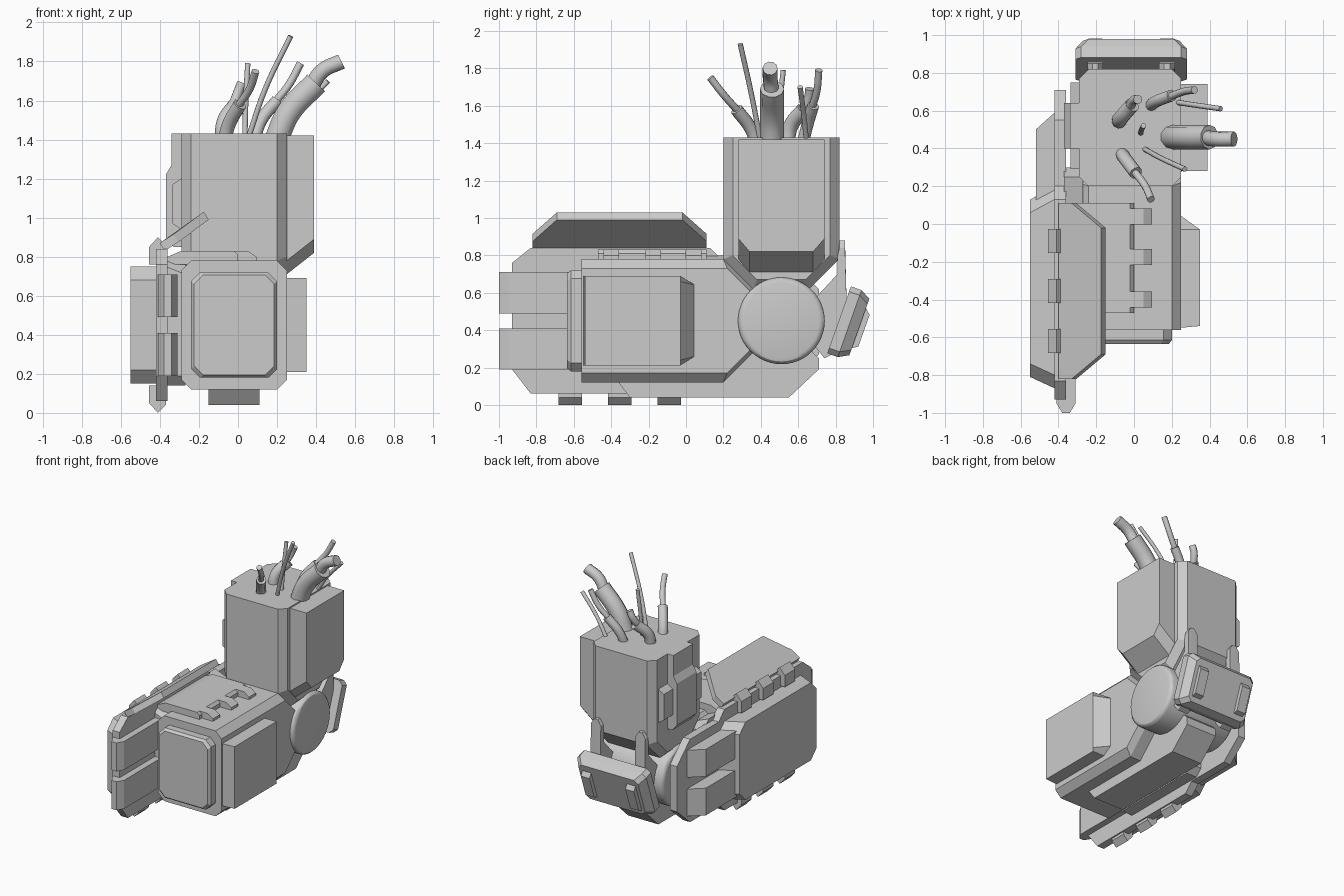
import bpy, bmesh, math
from mathutils import Matrix, Vector

if "Cube" in bpy.data.objects:
    bpy.data.objects.remove(bpy.data.objects["Cube"])


def loft(name, sections):
    """Closed solid through sections with equal point counts."""
    bm = bmesh.new()
    rings = [[bm.verts.new(p) for p in s] for s in sections]
    n = len(rings[0])
    for a, b in zip(rings, rings[1:]):
        for i in range(n):
            bm.faces.new((a[i], a[(i + 1) % n], b[(i + 1) % n], b[i]))
    bm.faces.new(rings[0])
    bm.faces.new(rings[-1][::-1])
    bmesh.ops.recalc_face_normals(bm, faces=bm.faces)
    me = bpy.data.meshes.new(name)
    bm.to_mesh(me)
    bm.free()
    ob = bpy.data.objects.new(name, me)
    bpy.context.collection.objects.link(ob)
    return ob


def at_x(x, pts):
    return [(x, y, z) for y, z in pts]


def prism_x(name, pts, x0, x1):
    return loft(name, [at_x(x0, pts), at_x(x1, pts)])


def prism_y(name, pts, y0, y1):
    return loft(name, [[(x, y, z) for x, z in pts] for y in (y0, y1)])


def prism_z(name, pts, z0, z1):
    return loft(name, [[(x, y, z) for x, y in pts] for z in (z0, z1)])


def rect(a0, a1, b0, b1, c=0.0):
    """Rectangle outline, with cut corners when c > 0."""
    if c == 0:
        return [(a0, b0), (a1, b0), (a1, b1), (a0, b1)]
    return [(a0 + c, b0), (a1 - c, b0), (a1, b0 + c), (a1, b1 - c),
            (a1 - c, b1), (a0 + c, b1), (a0, b1 - c), (a0, b0 + c)]


def cable(name, pts, r):
    cu = bpy.data.curves.new(name, 'CURVE')
    cu.dimensions = '3D'
    cu.bevel_depth = r
    cu.bevel_resolution = 3
    cu.resolution_u = 6
    cu.use_fill_caps = True
    sp = cu.splines.new('BEZIER')
    sp.bezier_points.add(len(pts) - 1)
    for bp, p in zip(sp.bezier_points, pts):
        bp.co = p
        bp.handle_left_type = bp.handle_right_type = 'AUTO'
    ob = bpy.data.objects.new(name, cu)
    bpy.context.collection.objects.link(ob)


# Forearm with chamfered long edges and tapered elbow end
full = [(-.56, .12), (.2, .12), (.36, .28), (.36, .62), (.2, .78), (-.56, .78)]
inset = [(-.56, .17), (.22, .17), (.36, .31), (.36, .59), (.22, .73), (-.56, .73)]
loft("forearm", [at_x(-.29, inset), at_x(-.24, full), at_x(.20, full), at_x(.25, inset)])
loft("forearm_front_cap", [[(x, y, z) for x, z in rect(-.24 + i, .20 - i, .18 + i, .72 - i, .045)]
                           for y, i in ((-.54, 0), (-.615, 0), (-.635, .015))])

# Forearm right side panel, sloped at the rear
side = [(-.55, .21), (-.03, .21), (.05, .26), (.05, .64), (-.03, .69), (-.55, .69)]
side_out = [(-.54, .21), (-.03, .21), (-.03, .24), (-.03, .66), (-.03, .69), (-.54, .69)]
loft("forearm_side_panel", [at_x(.24, side), at_x(.35, side_out)])

# Top plate and its clips
prism_y("forearm_top_plate", [(-.36, .76), (-.36, .80), (-.29, .83), (-.02, .83), (0, .81), (0, .76)], -.47, .11)
for i, y in enumerate((.04, -.175, -.40)):
    prism_y(f"top_clip_{i}", [(-.04, .76), (-.04, .83), (.05, .83), (.095, .80), (.095, .76)], y - .042, y + .042)

# Keel under the forearm
prism_x("under_keel", [(-.36, .14), (-.36, .12), (-.30, .04), (.55, .04), (.71, .19), (.71, .25), (.55, .40)], -.15, .11)

# Elbow joint
bm = bmesh.new()
bmesh.ops.create_cone(bm, cap_ends=True, segments=48, radius1=.232, radius2=.232, depth=.60,
                      matrix=Matrix.Translation((-.02, .51, .45)) @ Matrix.Rotation(math.pi / 2, 4, 'Y'))
rims = [e for e in bm.edges if abs(e.verts[0].co.x - e.verts[1].co.x) < 1e-4]
bmesh.ops.bevel(bm, geom=rims, offset=.03, segments=3, affect='EDGES', profile=.5)
me = bpy.data.meshes.new("elbow_joint")
bm.to_mesh(me)
bm.free()
elbow = bpy.data.objects.new("elbow_joint", me)
bpy.context.collection.objects.link(elbow)
bpy.context.view_layer.objects.active = elbow
elbow.select_set(True)
bpy.ops.object.shade_smooth_by_angle()

# Upper arm
full = [(.2, 1.43), (.2, .78), (.36, .62), (.66, .62), (.82, .78), (.82, 1.43)]
inset = [(.25, 1.43), (.25, .80), (.38, .67), (.64, .67), (.77, .80), (.77, 1.43)]
loft("upper_arm", [at_x(-.29, inset), at_x(-.24, full), at_x(.20, full), at_x(.25, inset)])
# Right panel with sloped lower end
hi = [(.28, 1.42), (.28, .78), (.34, .71), (.68, .71), (.74, .78), (.74, 1.42)]
lo = [(.28, 1.42), (.28, .89), (.34, .82), (.68, .82), (.74, .89), (.74, 1.42)]
loft("upper_arm_side_panel", [at_x(.24, hi), at_x(.25, hi), at_x(.39, lo)])
# Left stepped rib and flanking blocks
prism_y("upper_arm_rib", [(-.27, 1.43), (-.34, 1.43), (-.34, 1.27), (-.37, 1.22), (-.37, .90), (-.33, .85), (-.27, .85)], .40, .64)
for i, y in enumerate((.29, .64)):
    prism_y(f"rib_block_{i}", [(-.27, 1.20), (-.29, 1.20), (-.335, 1.17), (-.335, .97), (-.29, .94), (-.27, .94)], y, y + .11)

# Left shield: backing plate, outer armour, mount
prism_x("shield_plate", [(-.93, .19), (-.83, .06), (.13, .06), (.2, .13), (.55, .13), (.71, .27),
                         (.71, .62), (.55, .77), (.2, .77), (.13, .84), (-.83, .84), (-.93, .76)], -.42, -.36)
loft("shield_armour", [at_x(-.41, rect(-.87, .20, .15, .75, .07)), at_x(-.42, rect(-.87, .20, .15, .75, .07)),
                       at_x(-.55, rect(-.81, .13, .15, .75, .07))])
loft("shield_mount", [at_x(-.37, rect(-.50, .30, .14, .80, .05)), at_x(-.27, rect(-.50, .30, .14, .76, .05))])
for i, z in enumerate((.19, .49)):
    # Front inner rails and rear outer rails
    prism_z(f"front_rail_{i}", [(-.41, -.50), (-.41, -.95), (-.38, -1), (-.34, -1), (-.31, -.95), (-.31, -.50)], z, z + .22)
    prism_z(f"rear_rail_{i}", [(-.41, .1), (-.41, .59), (-.42, .59), (-.52, .50), (-.52, .1)], z, z + .21)
# Hinge tabs along both long edges
for i, y in enumerate((-.09, -.355, -.62)):
    for s in (1, -1):
        tab = [(-.455, .76), (-.455, .85), (-.41, .90), (-.37, .86), (-.37, .76)]
        if s < 0:
            tab = [(x, .90 - z) for x, z in tab]
        prism_y(f"hinge_tab_{i}_{'top' if s > 0 else 'bottom'}", tab, y - .063, y + .063)
# Tilted flap above the shield
top = [(-.40, .87, .11), (-.33, .915, .11), (-.175, 1.03, -.02)]
outline = [(x, y, z) for x, z, y in top] + [(x, -.71 - y, z) for x, z, y in reversed(top)]
loft("shield_flap", [outline, [(x + .025, y, z - .04) for x, y, z in outline]])

# Elbow guard: tilted plate with ribs, held by two arms
tilt = Matrix.Translation((-.015, .875, .435)) @ Matrix.Rotation(math.radians(-19.5), 4, 'X')
guard = loft("elbow_guard", [[(x, y, z) for x, z in rect(-.295 + i, .295 - i, -.19 + j, .19 - j, .03)]
                             for y, i, j in ((-.06, 0, 0), (.0, 0, 0), (.055, .04, .03))])
guard.matrix_world = tilt
for i, x in enumerate((-.205, .175)):
    r = loft(f"guard_rib_{i}", [at_x(x + .015 + d, [(.04, -.13), (.085, -.10), (.085, .08), (.04, .12)]) for d in (-.037, .037)])
    r.matrix_world = tilt
    arm = [(.81, .80), (.82, .88), (.85, .88), (.86, .50), (.80, .28), (.74, .25), (.58, .45), (.81, .70)]
    tip = [(y, z - .04 if z > .85 else z) for y, z in arm]
    loft(f"guard_arm_{i}", [at_x(x - .042, tip), at_x(x - .015, arm), at_x(x + .015, arm), at_x(x + .042, tip)])

# Torn cables: thick sleeves with thinner cores, then bare wires
bundles = [
    ([(.19, .46, 1.38), (.26, .46, 1.54), (.40, .46, 1.69)], [(.37, .46, 1.66), (.43, .45, 1.75), (.53, .45, 1.80)], .065, .04),
    ([(-.08, .54, 1.38), (-.07, .56, 1.49), (-.01, .63, 1.58)], [(-.03, .61, 1.56), (.0, .655, 1.64), (.02, .66, 1.69)], .04, .025),
    ([(-.07, .38, 1.38), (-.05, .35, 1.47), (.01, .27, 1.58)], [(.0, .28, 1.57), (.06, .20, 1.66), (.09, .13, 1.75)], .035, .02),
    ([(.08, .62, 1.38), (.12, .65, 1.50), (.20, .68, 1.60)], [(.18, .67, 1.58), (.26, .70, 1.68), (.32, .71, 1.79)], .032, .02)]
for i, (sleeve, core, r1, r2) in enumerate(bundles):
    cable(f"cable_sleeve_{i}", sleeve, r1)
    cable(f"cable_core_{i}", core, r2)
for i, pts in enumerate([[(.05, .40, 1.40), (.14, .35, 1.66), (.27, .29, 1.93)],
                         [(.035, .48, 1.40), (.04, .50, 1.6), (.05, .52, 1.79)],
                         [(.22, .645, 1.40), (.32, .63, 1.55), (.46, .61, 1.70)]]):
    cable(f"wire_{i}", pts, .014)
